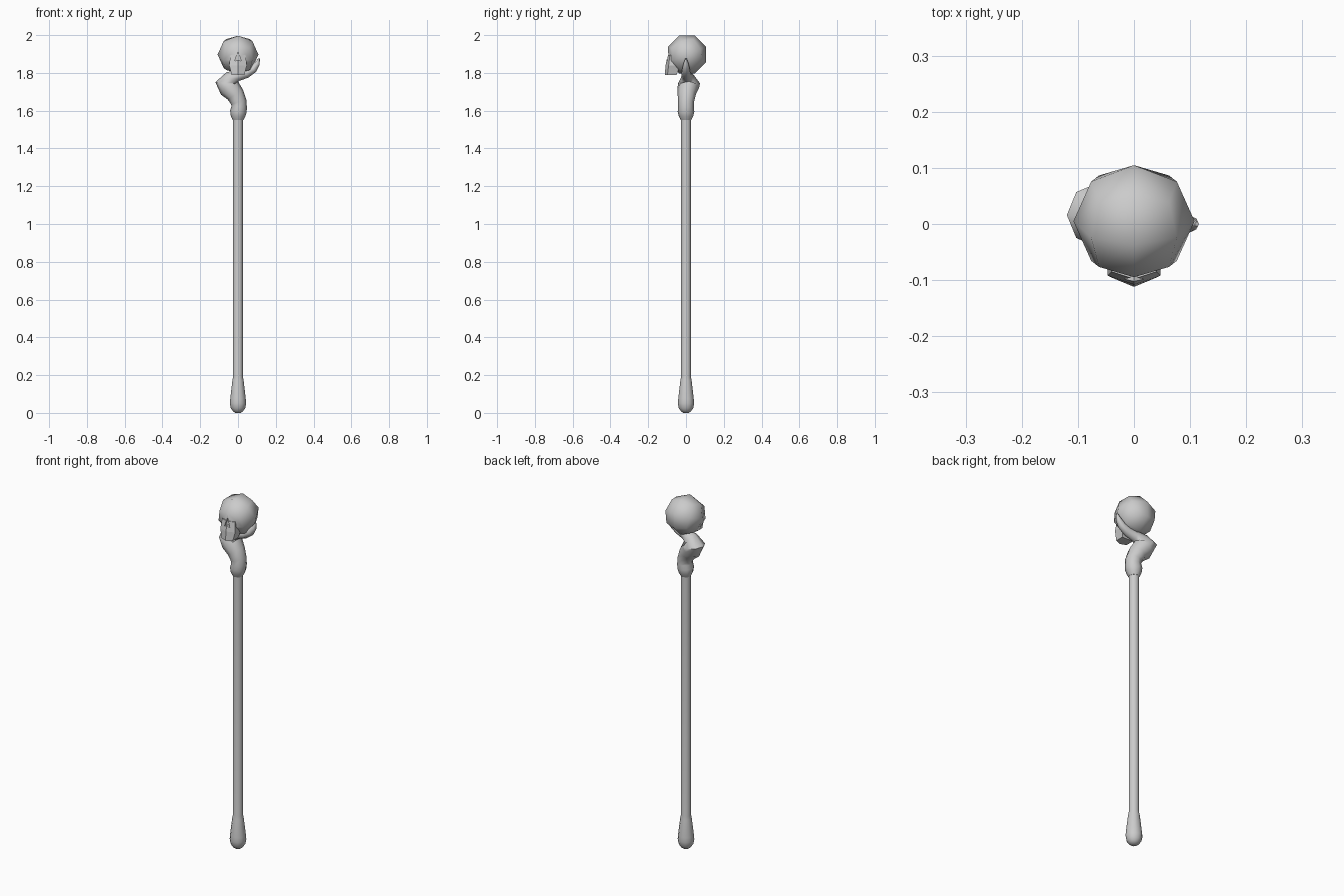
import bpy, bmesh
from math import sin, cos, pi, radians
from mathutils import Vector, Matrix

if "Cube" in bpy.data.objects:
    bpy.data.objects.remove(bpy.data.objects["Cube"])


def finish(bm, name, angle=40):
    bmesh.ops.recalc_face_normals(bm, faces=bm.faces[:])
    me = bpy.data.meshes.new(name)
    bm.to_mesh(me)
    bm.free()
    ob = bpy.data.objects.new(name, me)
    bpy.context.collection.objects.link(ob)
    bpy.ops.object.select_all(action='DESELECT')
    ob.select_set(True)
    bpy.context.view_layer.objects.active = ob
    if angle:
        bpy.ops.object.shade_smooth_by_angle(angle=radians(angle))
    return ob


def loft(name, stations, sides, angle=50):
    """Tube through (x, y, z, radius) stations that bend in the xz plane."""
    bm = bmesh.new()
    pts = [Vector(s[:3]) for s in stations]
    rings = []
    for i, s in enumerate(stations):
        t = pts[min(i + 1, len(pts) - 1)] - pts[max(i - 1, 0)]
        t.y = 0
        t.normalize()
        side = Vector((t.z, 0, -t.x))
        ring = []
        for k in range(sides):
            a = 2 * pi * k / sides
            ring.append(bm.verts.new(pts[i] + s[3] * (cos(a) * side + sin(a) * Vector((0, 1, 0)))))
        rings.append(ring)
    for a, b in zip(rings, rings[1:]):
        for k in range(sides):
            j = (k + 1) % sides
            bm.faces.new((a[k], a[j], b[j], b[k]))
    bm.faces.new(rings[0])
    bm.faces.new(rings[-1])
    return finish(bm, name, angle)


# Shaft with swollen foot
loft("shaft", [(0, 0, z, r) for z, r in (
    (0, .014), (.009, .027), (.025, .038), (.05, .043), (.075, .041),
    (.17, .030), (.19, .026), (1.56, .026))], 12)

# Collar and winding neck ending in a slim claw beside the skull
loft("winding_neck", [
    (0, 0, 1.55, .028), (0, 0, 1.57, .038), (.002, 0, 1.595, .044),
    (.006, 0, 1.62, .041), (.004, 0, 1.645, .042), (-.014, .004, 1.685, .048),
    (-.045, .012, 1.72, .057), (-.062, .016, 1.745, .058),
    (-.04, .010, 1.772, .038), (0, .004, 1.785, .028), (.045, 0, 1.797, .024),
    (.082, 0, 1.820, .020), (.102, 0, 1.848, .014), (.112, 0, 1.876, .004)], 8)

# Cranium: coarse rounded cube, tilted back
bm = bmesh.new()
bmesh.ops.create_cube(bm, size=1)
bmesh.ops.subdivide_edges(bm, edges=bm.edges[:], cuts=1, use_grid_fill=True)
for v in bm.verts:
    v.co = v.co.normalized() * .108
bm.transform(Matrix.Translation((0, .005, 1.897)) @ Matrix.Rotation(radians(22.5), 4, 'X'))
cranium = finish(bm, "cranium", 60)

# Face and jaw: stacked outlines (z, half width, centre y, cheek y, back y)
bm = bmesh.new()
rows = []
for z, w, yc, ys, yb in ((1.79, .034, -.112, -.098, -.05),
                         (1.84, .047, -.108, -.092, -.03),
                         (1.895, .040, -.098, -.085, -.02)):
    rows.append([bm.verts.new(c) for c in (
        (0, yc, z), (w, ys, z), (w, yb, z), (-w, yb, z), (-w, ys, z))])
for a, b in zip(rows, rows[1:]):
    for k in range(5):
        j = (k + 1) % 5
        bm.faces.new((a[k], a[j], b[j], b[k]))
bm.faces.new(rows[0])
bm.faces.new(rows[-1])
face = finish(bm, "face_and_jaw", 0)

# Nose opening cutter
bm = bmesh.new()
front, back = [[bm.verts.new((x, y, z)) for x, z in (
    (-.018, 1.862), (0, 1.87), (.018, 1.862), (0, 1.912))] for y in (-.15, -.085)]
for k in range(4):
    j = (k + 1) % 4
    bm.faces.new((front[k], front[j], back[j], back[k]))
bm.faces.new(front)
bm.faces.new(back)
cutter = finish(bm, "nose_cutter", 0)
cutter.hide_render = True
cutter.hide_set(True)
for ob in (cranium, face):
    m = ob.modifiers.new("nose_opening", 'BOOLEAN')
    m.operation = 'DIFFERENCE'
    m.solver = 'EXACT'
    m.object = cutter
